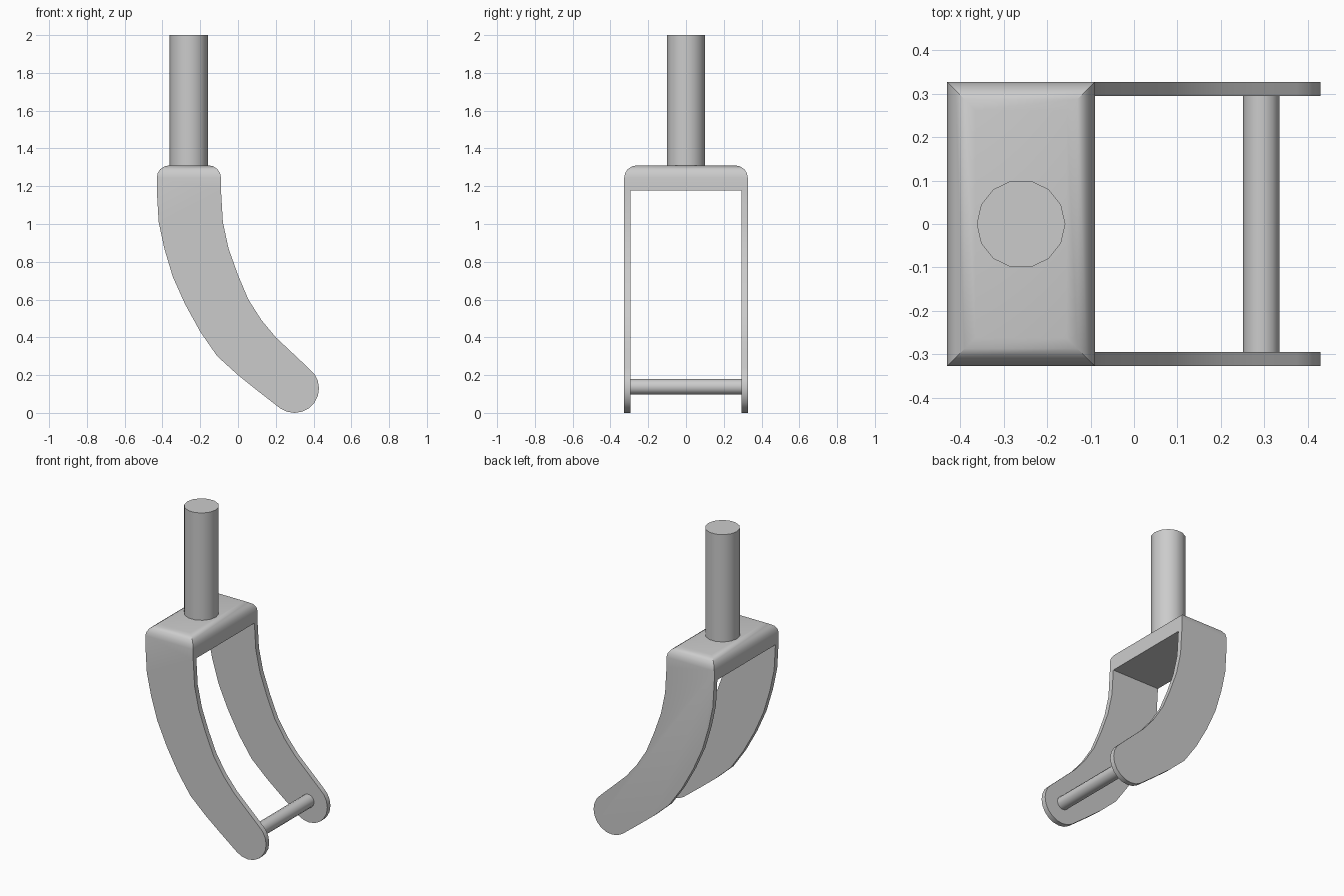
import bpy, bmesh
from math import pi, radians, sin, cos

cube = bpy.data.objects.get("Cube")
if cube:
    bpy.data.objects.remove(cube, do_unlink=True)

# Single grey metal colour
metal = bpy.data.materials.new("grey metal")
metal.use_nodes = True
grey = (0.6, 0.6, 0.6, 1)
metal.diffuse_color = grey
metal.node_tree.nodes["Principled BSDF"].inputs["Base Color"].default_value = grey


def activate(ob):
    bpy.ops.object.select_all(action='DESELECT')
    ob.select_set(True)
    bpy.context.view_layer.objects.active = ob


def finish(ob, name):
    ob.name = name
    ob.data.materials.clear()
    ob.data.materials.append(metal)
    activate(ob)
    bpy.ops.object.shade_smooth_by_angle(angle=radians(35))


def rod(name, radius, length, location, rotation=(0, 0, 0)):
    bpy.ops.mesh.primitive_cylinder_add(vertices=14, radius=radius, depth=length,
                                        location=location, rotation=rotation)
    ob = bpy.context.object
    # Put a vertex on the +x axis
    for v in ob.data.vertices:
        x, y = v.co.x, v.co.y
        v.co.x, v.co.y = y, -x
    finish(ob, name)


# Fork side profile: rear curve, rounded tip, front curve, crown
half_width, top = 0.327, 1.31
rear = [(-.43, top), (-.43, 1.18), (-.42, 1.01), (-.39, .87), (-.345, .72), (-.28, .575),
        (-.2, .43), (-.11, .3), (0, .2), (.1, .12)]
tip = [(.299 + .13 * cos(radians(a)), .13 + .13 * sin(radians(a)))
       for a in range(-126, 55, 18)]
front = [(.28, .325), (.2, .4), (.125, .49), (.055, .6), (0, .73), (-.05, .87),
         (-.08, 1.01), (-.09, 1.18), (-.09, top)]

bm = bmesh.new()
face = bm.faces.new([bm.verts.new((x, -half_width, z)) for x, z in rear + tip + front])
extruded = bmesh.ops.extrude_face_region(bm, geom=[face])["geom"]
bmesh.ops.translate(bm, vec=(0, 2 * half_width, 0),
                    verts=[g for g in extruded if isinstance(g, bmesh.types.BMVert)])
bmesh.ops.recalc_face_normals(bm, faces=bm.faces)

# Round the four top edges of the crown
rim = [e for e in bm.edges if all(v.co.z > top - 0.001 for v in e.verts)]
bmesh.ops.bevel(bm, geom=rim, offset=0.065, segments=4, profile=0.5, affect='EDGES')
mesh = bpy.data.meshes.new("fork")
bm.to_mesh(mesh)
bm.free()
fork = bpy.data.objects.new("fork", mesh)
bpy.context.collection.objects.link(fork)

# Cut the wheel gap between the two legs
gap_top = 1.177
bpy.ops.mesh.primitive_cube_add(size=2, location=(0, 0, gap_top - 1))
cutter = bpy.context.object
cutter.name = "wheel_gap_cutter"
cutter.hide_render = True
cutter.scale = (1, 0.295, 1)
cutter.location.z = gap_top - 1
cutter.scale.z = 1
cutter.data.materials.append(metal)
cut = fork.modifiers.new("wheel gap", 'BOOLEAN')
cut.operation = 'DIFFERENCE'
cut.solver = 'EXACT'
cut.object = cutter
activate(fork)
bpy.ops.object.modifier_apply(modifier=cut.name)
bpy.data.objects.remove(cutter, do_unlink=True)
finish(fork, "fork")

# Steerer stem and wheel axle
rod("steerer_stem", 0.102, 2 - top, (-0.26, 0, (2 + top) / 2))
rod("wheel_axle", 0.042, 0.592, (0.293, 0, 0.138), (pi / 2, 0, 0))
